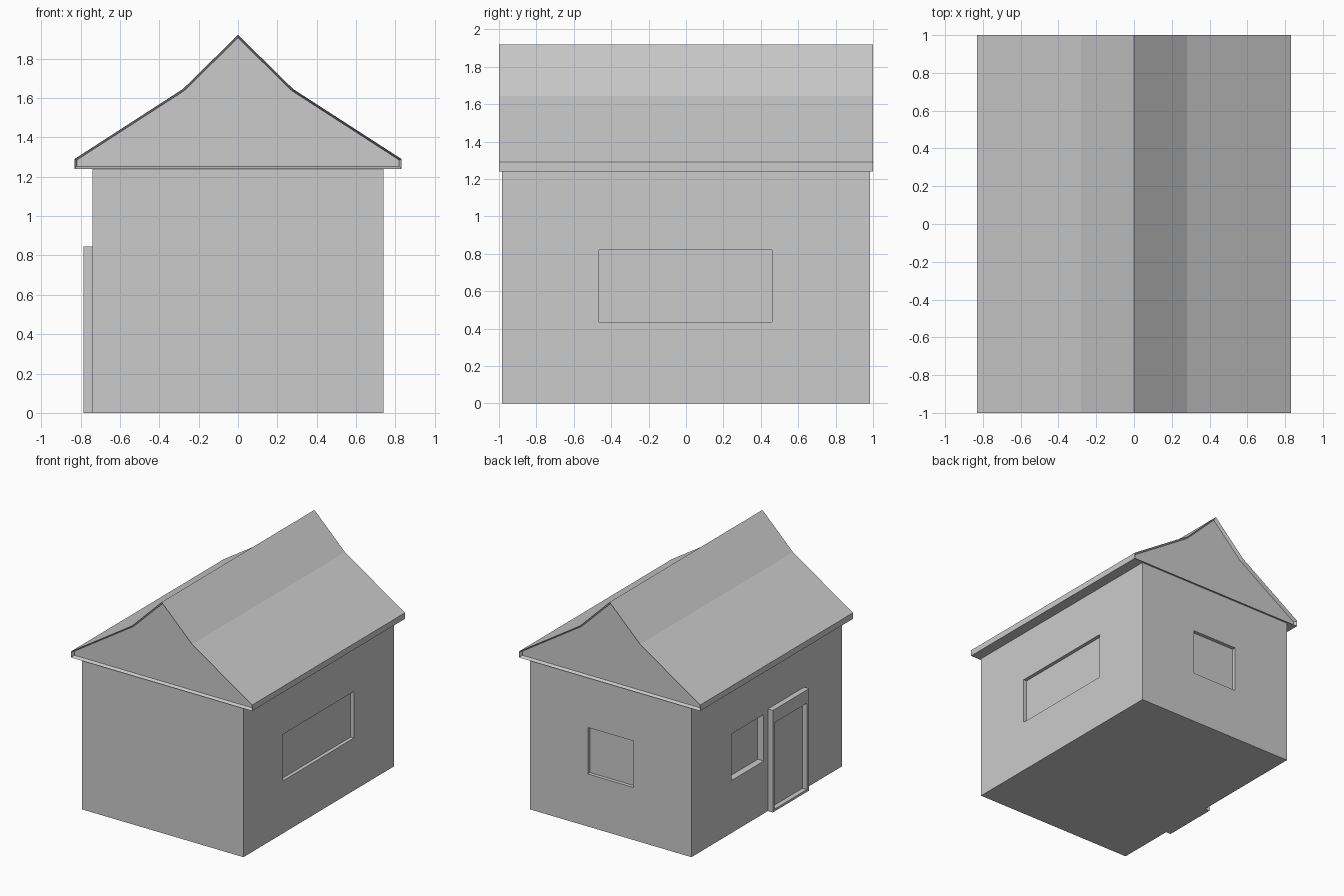
import bpy, bmesh

if "Cube" in bpy.data.objects:
    bpy.data.objects.remove(bpy.data.objects["Cube"])


def box(name, lo, hi):
    """Axis-aligned box between two corners."""
    bm = bmesh.new()
    bmesh.ops.create_cube(bm, size=1)
    for v in bm.verts:
        v.co = [(a + b) / 2 + c * (b - a) for a, b, c in zip(lo, hi, v.co)]
    return finish(name, bm)


def finish(name, bm):
    bmesh.ops.recalc_face_normals(bm, faces=bm.faces)
    me = bpy.data.meshes.new(name)
    bm.to_mesh(me)
    bm.free()
    ob = bpy.data.objects.new(name, me)
    bpy.context.collection.objects.link(ob)
    return ob


def recess(target, name, lo, hi):
    """Sink a box-shaped recess into the target."""
    cutter = box(name, lo, hi)
    cutter.hide_render = True
    cutter.display_type = 'WIRE'
    mod = target.modifiers.new(name, 'BOOLEAN')
    mod.operation = 'DIFFERENCE'
    mod.solver = 'EXACT'
    mod.object = cutter


W, L, H = 0.74, 0.985, 1.24
SILL, HEAD = 0.435, 0.82

# Walls with window recesses on the right, back and left
walls = box("walls", (-W, -L, 0), (W, L, H))
recess(walls, "right_window_cutter", (W - 0.03, -0.465, SILL), (W + 0.1, 0.46, HEAD))
recess(walls, "back_window_cutter", (-0.21, L - 0.03, SILL), (0.21, L + 0.1, HEAD))
recess(walls, "left_window_cutter", (-W - 0.1, 0.04, SILL), (-W + 0.055, 0.46, HEAD))

# Door frame projecting from the left wall, with a sunken door panel
door = box("door_frame", (-0.785, -0.49, 0), (-W + 0.01, -0.015, 0.845))
recess(door, "door_opening_cutter", (-0.9, -0.46, 0.02), (-W - 0.005, -0.04, 0.735))

# Kinked gable roof: half profile mirrored, extruded along y
half = [(0.83, H), (0.83, 1.29), (0.28, 1.645)]
profile = half + [(0, 1.92)] + [(-x, z) for x, z in reversed(half)]
bm = bmesh.new()
front = bm.faces.new([bm.verts.new((x, -1, z)) for x, z in profile])
ext = bmesh.ops.extrude_face_region(bm, geom=[front], use_keep_orig=True)
for v in ext["geom"]:
    if isinstance(v, bmesh.types.BMVert):
        v.co.y = 1
bmesh.ops.recalc_face_normals(bm, faces=bm.faces)
# Gable panels sunk behind a thin rim
gables = [f for f in bm.faces if len(f.verts) == len(profile)]
bmesh.ops.inset_individual(bm, faces=gables, thickness=0.011, depth=-0.027,
                           use_even_offset=True)
finish("roof", bm)
